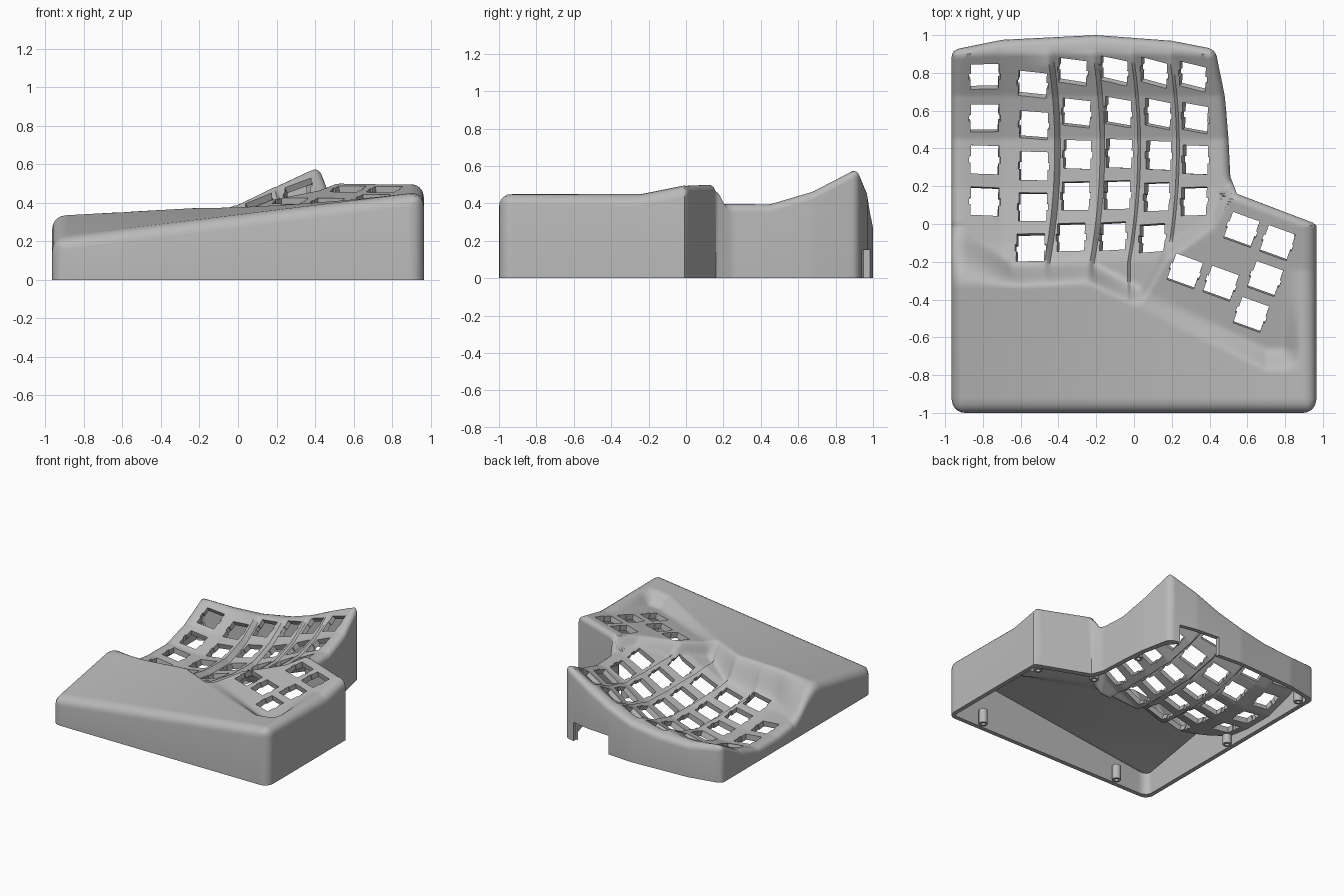
import bpy, bmesh, math
from mathutils import Vector, Matrix

cube = bpy.data.objects.get("Cube")
if cube:
    bpy.data.objects.remove(cube, do_unlink=True)

WALL, PLATE, HALF = 0.035, 0.045, 0.965
# Small height steps where neighbouring key columns meet
STEPS = [(-0.6, 0), (-0.42, 0.025), (-0.39, -0.015), (-0.18, 0.015), (-0.155, -0.015), (0.02, 0.01),
         (0.035, -0.01), (0.225, 0.01), (0.24, -0.01), (0.42, 0)]

grey = bpy.data.materials.new("plastic_grey")
grey.use_nodes = True
grey.diffuse_color = (0.49, 0.49, 0.49, 1)
grey.node_tree.nodes["Principled BSDF"].inputs["Base Color"].default_value = (0.49, 0.49, 0.49, 1)


def interp(x, pts):
    if x <= pts[0][0]:
        return pts[0][1]
    for (a, p), (b, q) in zip(pts, pts[1:]):
        if x <= b:
            return p + (q - p) * (x - a) / (b - a)
    return pts[-1][1]


def smooth(t):
    t = min(max(t, 0), 1)
    return t * t * (3 - 2 * t)


def remap(v, a, b, c, d):
    return c + (v - a) / (b - a) * (d - c)


def corner(d, r):
    """Drop of a quarter round of radius r at distance d from the edge."""
    d = max(d, 0)
    return r - math.sqrt(r * r - (r - d) ** 2) if d < r else 0


def bow(x, y):
    """Sideways bow of the key columns."""
    window = smooth((x + 0.62) / 0.2) * smooth((0.45 - x) / 0.2)
    return 0.15 * (max(y, -0.2) - 0.4) ** 2 * window


# Plan outline
def left_edge(g):
    return -HALF + corner(g + 1, 0.07) + corner(1 - g, 0.04)


def right_edge(g):
    x = interp(g, [(0, HALF), (0.16, 0.545), (0.25, 0.51), (0.45, 0.5), (0.7, 0.48), (1, 0.43)])
    return x - corner(g + 1, 0.07) - corner(1 - g, 0.04)


def back_edge(x):
    return interp(x, [(-0.97, 0.92), (-0.7, 0.975), (-0.2, 1), (0.2, 0.97), (0.43, 0.925)])


# Height of the top surface
def wrist_height(x, y):
    front = remap(x, -0.9, 0.9, 0.225, 0.45)
    ridge = interp(x, [(-0.9, 0.335), (0, 0.385), (0.9, 0.45)])
    return front + (ridge - front) * min(max((y + 0.95) / 0.62, 0), 1)


def well_height(x, y):
    base = interp(x, [(-0.97, 0.11), (-0.7, 0.08), (-0.45, 0.09), (-0.2, 0.13),
                      (0, 0.2), (0.4, 0.39), (0.5, 0.4)])
    bowl = interp(y, [(-0.2, 0.07), (-0.1, 0.04), (0.2, 0), (0.45, 0), (0.68, 0.07), (0.9, 0.19)])
    step = interp(x + bow(x, y), STEPS)
    return base + bowl + step * smooth((0.94 - y) / 0.12)


def thumb_height(x, y):
    return 0.47 + 0.06 * (x - 0.6) + 0.2 * (y + 0.05)


def height(x, y):
    thumb = thumb_height(x, y)
    border = interp(x, [(-0.1, -0.6), (0.02, -0.4), (0.17, -0.14), (0.42, 0.03), (0.5, 0.17), (0.6, 0.26)])
    w = smooth((border - y) / 0.11 + 0.4)
    keys = well_height(x, y) * (1 - w) + thumb * w
    # rest ridge runs across, then diagonally round the thumb keys
    ridge = interp(x, [(-0.96, -0.31), (-0.6, -0.335), (-0.25, -0.315), (0.7, -0.785)])
    width = 0.135 + 0.2 * min(max((-0.65 - x) / 0.3, 0), 1)
    s = smooth((y - ridge) / width)
    rest = wrist_height(x, y)
    if x > 0.7:
        s *= 1 - smooth((x - 0.78) / 0.11)
        rest = max(rest, thumb)
    return rest * (1 - s) + keys * s


def place(gx, gy, inset):
    left = left_edge(gy) + inset
    right = right_edge(min(gy + inset, 1)) - inset
    x = gx - bow(gx, gy)
    if gx > 0.3:
        x = remap(x, 0.3, HALF, 0.3, right)
    elif gx < -0.85:
        x = remap(gx, -0.85, -HALF, -0.85, left)
    back = back_edge(x) - inset
    y = gy
    if gy > 0.6:
        y = remap(gy, 0.6, 1, 0.6, back)
    elif gy < -0.85:
        y = remap(gy, -0.85, -1, -0.85, inset - 1)
    if inset:
        return x, y, max(height(x, y) - PLATE, 0.015)
    slant = 0.36 if 0 < gy < 0.17 else 1
    d = min(x - left, (right - x) * slant, y + 1, back - y)
    r = 0.07 if y < 0 else 0.05
    return x, y, max(height(x, y) - corner(d, r), 0.05)


def samples(half, extra=()):
    near = [0, 0.004, 0.012, 0.025, 0.045]
    n = round((half - 0.07) * 2 / 0.014)
    mid = [remap(i, 0, n, 0.07 - half, half - 0.07) for i in range(n + 1)]
    mid = [m for m in mid if all(abs(m - e) > 0.006 for e in extra)]
    return sorted([e - half for e in near] + mid + list(extra) + [half - e for e in near])


def finish(name, bm):
    bmesh.ops.recalc_face_normals(bm, faces=bm.faces)
    mesh = bpy.data.meshes.new(name)
    bm.to_mesh(mesh)
    bm.free()
    mesh.materials.append(grey)
    obj = bpy.data.objects.new(name, mesh)
    bpy.context.collection.objects.link(obj)
    return obj


# Hollow case: top skin, underside skin and walls down to an open base
bm = bmesh.new()
cols, rows = samples(HALF, [x for x, z in STEPS]), samples(1)
nx, ny = len(cols), len(rows)
outer = [[bm.verts.new(place(gx, gy, 0)) for gx in cols] for gy in rows]
inner = [[bm.verts.new(place(gx, gy, WALL)) for gx in cols] for gy in rows]
for skin in (outer, inner):
    for j in range(ny - 1):
        for i in range(nx - 1):
            bm.faces.new((skin[j][i], skin[j][i + 1], skin[j + 1][i + 1], skin[j + 1][i]))
loop = ([(0, i) for i in range(nx - 1)] + [(j, nx - 1) for j in range(ny - 1)]
        + [(ny - 1, i) for i in range(nx - 1, 0, -1)] + [(j, 0) for j in range(ny - 1, 0, -1)])
rings = []
for skin in (outer, inner):
    top = [skin[j][i] for j, i in loop]
    rings += [top, [bm.verts.new((v.co.x, v.co.y, 0)) for v in top]]
for a, b in ((0, 1), (1, 3), (3, 2)):
    for k in range(len(loop)):
        n = (k + 1) % len(loop)
        bm.faces.new((rings[a][k], rings[a][n], rings[b][n], rings[b][k]))
case = finish("keyboard_case", bm)

# Key openings, square to the surface, with a clip notch on each side
bm = bmesh.new()


def key_cutter(x, y, turn):
    e = 0.06
    normal = Vector((height(x - e, y) - height(x + e, y), height(x, y - e) - height(x, y + e), 2 * e)).normalized()
    side = Matrix.Rotation(turn, 3, "Z") @ Vector((1, 0, 0))
    side = (side - normal * side.dot(normal)).normalized()
    up = normal.cross(side)
    h, c, n = 0.075, 0.018, 0.083
    half = [(h, -h), (h, -c), (n, -c), (n, c), (h, c), (h, h)]
    profile = half + [(-a, -b) for a, b in half]
    centre = Vector((x, y, height(x, y)))
    ends = [[bm.verts.new(centre + side * a + up * b + normal * k) for a, b in profile] for k in (-0.1, 0.1)]
    for ring in ends:
        bm.faces.new(ring)
    for k in range(len(profile)):
        m = (k + 1) % len(profile)
        bm.faces.new((ends[0][k], ends[0][m], ends[1][m], ends[1][k]))


columns = [(-0.79, 0.12, 0.22, 4), (-0.53, -0.125, 0.216, 5), (-0.3, -0.07, 0.219, 5),
           (-0.08, -0.065, 0.219, 5), (0.13, -0.075, 0.219, 5), (0.325, 0.12, 0.22, 4)]
for x, first, pitch, count in columns:
    for k in range(count):
        y = first + pitch * k
        key_cutter(x - bow(x, y), y, -0.03)
for x, y in [(0.57, -0.03), (0.76, -0.1), (0.27, -0.25), (0.46, -0.315), (0.695, -0.29), (0.62, -0.48)]:
    key_cutter(x, y, math.radians(-20))
# cable port in the back wall
bmesh.ops.create_cube(bm, size=1, matrix=Matrix.Translation((0.175, 1.02, 0.05)) @ Matrix.Diagonal((0.34, 0.22, 0.2, 1)))
cutter = finish("opening_cutter", bm)
cutter.hide_render = True

cut = case.modifiers.new("openings", "BOOLEAN")
cut.operation, cut.solver, cut.object = "DIFFERENCE", "EXACT", cutter
bpy.context.view_layer.update()
result = bpy.data.meshes.new_from_object(case.evaluated_get(bpy.context.evaluated_depsgraph_get()))
case.modifiers.clear()
case.data = result
bpy.data.objects.remove(cutter, do_unlink=True)

# Hollow screw posts under the case
bm = bmesh.new()
for x, y in [(0.68, -0.93), (-0.61, -0.93), (-0.9, 0), (-0.9, 0.82), (0.47, 0.1), (0.88, -0.06), (0.42, 0.55)]:
    tall = min(0.12, height(x, y) - 0.02)
    rings = [[bm.verts.new((x + r * math.cos(a * math.pi / 8), y + r * math.sin(a * math.pi / 8), z))
              for a in range(16)] for r, z in ((0.033, tall), (0.033, 0.004), (0.017, 0.004), (0.017, tall))]
    for p, q in zip(rings, rings[1:] + rings[:1]):
        for k in range(16):
            m = (k + 1) % 16
            bm.faces.new((p[k], p[m], q[m], q[k]))
posts = finish("screw_posts", bm)

for obj in (case, posts):
    bpy.ops.object.select_all(action="DESELECT")
    obj.select_set(True)
    bpy.context.view_layer.objects.active = obj
    bpy.ops.object.shade_smooth_by_angle(angle=math.radians(45))
